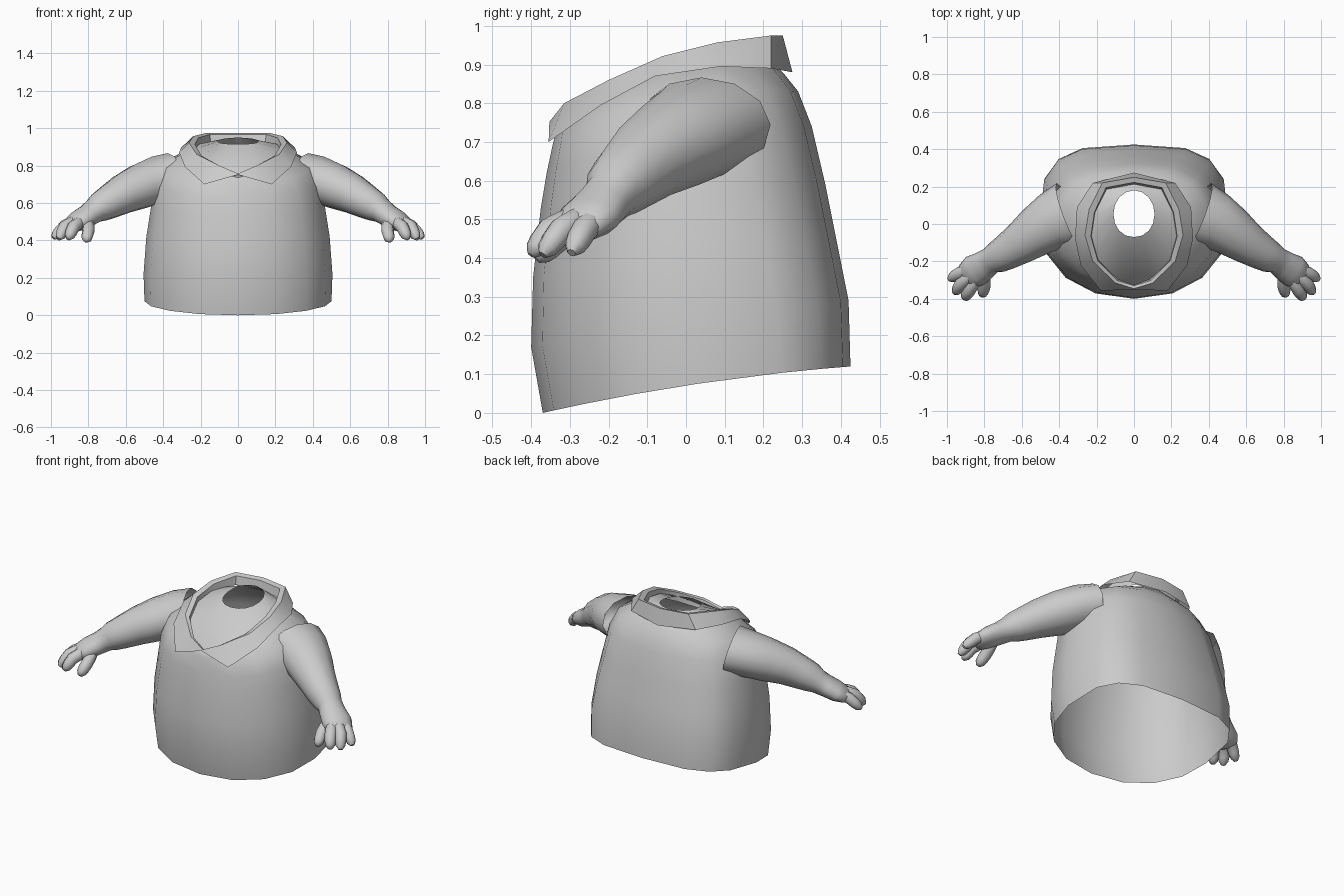
import bpy, bmesh
from math import sin, cos, pi
from mathutils import Vector

if "Cube" in bpy.data.objects:
    bpy.data.objects.remove(bpy.data.objects["Cube"])


def make_object(name, verts, faces, mirror=False, angle=1.0):
    mesh = bpy.data.meshes.new(name)
    mesh.from_pydata([tuple(v) for v in verts], [], faces)
    bm = bmesh.new()
    bm.from_mesh(mesh)
    bmesh.ops.recalc_face_normals(bm, faces=bm.faces)
    bm.to_mesh(mesh)
    bm.free()
    ob = bpy.data.objects.new(name, mesh)
    bpy.context.collection.objects.link(ob)
    if mirror:
        mod = ob.modifiers.new("mirror", 'MIRROR')
        mod.merge_threshold = 0.002
    bpy.ops.object.select_all(action='DESELECT')
    ob.select_set(True)
    bpy.context.view_layer.objects.active = ob
    bpy.ops.object.shade_smooth_by_angle(angle=angle)
    return ob


def bridge(rows, n, closed=True):
    """Quads between consecutive rows of n points."""
    m = n if closed else n - 1
    return [(r * n + i, r * n + (i + 1) % n, (r + 1) * n + (i + 1) % n, (r + 1) * n + i)
            for r in range(rows - 1) for i in range(m)]


def power(v, n):
    return (1 if v >= 0 else -1) * abs(v) ** (2 / n)


def tube(name, stations, sides=12, cap_start=False):
    """Mirrored limb: stations are (x, y, z, horizontal radius, vertical radius)."""
    pts = [Vector(s[:3]) for s in stations]
    verts = []
    for k, s in enumerate(stations):
        t = (pts[min(k + 1, len(pts) - 1)] - pts[max(k - 1, 0)]).normalized()
        side = t.cross(Vector((0, 0, 1))).normalized()
        up = side.cross(t)
        for i in range(sides):
            a = 2 * pi * i / sides
            verts.append(pts[k] + side * s[3] * cos(a) + up * s[4] * sin(a))
    faces = bridge(len(pts), sides)
    faces.append(tuple(range(len(verts) - sides, len(verts))))
    if cap_start:
        faces.append(tuple(range(sides)))
    return make_object(name, verts, faces, mirror=True)


# Torso shell, open below, closing in to the small neck hole
# front y, front z, back y, back z, half width, side z, back squareness
rings = [
    (-.37, .00, .425, .12, .50, .075, 3.2),
    (-.40, .17, .42, .29, .505, .22, 3.2),
    (-.395, .35, .39, .44, .49, .42, 3.0),
    (-.375, .53, .36, .59, .465, .58, 2.8),
    (-.36, .62, .325, .74, .445, .71, 2.6),
    (-.345, .69, .29, .83, .40, .81, 2.4),
    (-.34, .71, .25, .88, .28, .87, 2.2),
    (-.335, .73, .21, .92, .22, .89, 2.0),
    (-.07, .915, .18, .95, .11, .93, 2.0),
]
N = 16
verts = []
for fy, fz, by, bz, w, sz, nb in rings:
    cy, hy = (fy + by) / 2, (by - fy) / 2
    for i in range(N):
        a = 2 * pi * i / N
        n = nb if cos(a) > 0 else 2.15
        c = power(cos(a), n)
        z = sz + c * (bz - fz) / 2 + c * c * ((fz + bz) / 2 - sz)
        verts.append((w * power(sin(a), n), cy + hy * c, z))
make_object("torso", verts, bridge(len(rings), N))

# Folded collar: inner band, rim and pointed fall, half then mirrored
rim = [(0, .25, .975), (.17, .22, .975), (.24, .08, .957), (.262, -.06, .922),
       (.22, -.20, .86), (.10, -.315, .80), (0, -.345, .758)]
fall = [(0, .275, .88), (.22, .22, .89), (.305, .09, .895), (.315, -.08, .87),
        (.285, -.22, .795), (.18, -.355, .70), (0.0, -.353, .752)]
lip = [(x * .88, y * .93 - .01, z - .008) for x, y, z in rim]
band = [(x * .86, y * .89 - .01, z - .06) for x, y, z in rim]
rows = [band, lip, rim, fall]
make_object("collar", [p for r in rows for p in r],
            bridge(4, len(rim), closed=False), mirror=True, angle=0.6)

# Arms from shoulder to palm
tube("arm", [
    (.35, .05, .745, .18, .125),
    (.43, .02, .725, .155, .128),
    (.52, -.04, .69, .135, .122),
    (.61, -.105, .65, .112, .108),
    (.69, -.155, .605, .095, .092),
    (.735, -.18, .58, .085, .082),
    (.765, -.195, .56, .072, .068),
    (.80, -.22, .535, .078, .06),
    (.85, -.25, .505, .088, .054),
    (.89, -.28, .48, .075, .042),
    (.905, -.29, .47, .045, .025)])

# Fingers and thumb: base, knuckle and tip points
digits = {
    "outer_finger": ((.86, -.225, .51), (.93, -.262, .475), (.982, -.292, .42)),
    "middle_finger": ((.86, -.26, .51), (.925, -.32, .475), (.955, -.365, .415)),
    "inner_finger": ((.84, -.285, .505), (.88, -.355, .47), (.905, -.395, .415)),
    "thumb": ((.80, -.265, .50), (.80, -.33, .45), (.81, -.38, .402)),
}
for name, (a, b, c) in digits.items():
    a, b, c = Vector(a), Vector(b), Vector(c)
    path = [(a, .03), ((a + b) / 2, .034), (b, .034), ((b + c) / 2, .032),
            (b.lerp(c, .85), .027), (c + (c - b) * .12, .012)]
    tube(name, [(*p, r, r) for p, r in path], sides=8)
